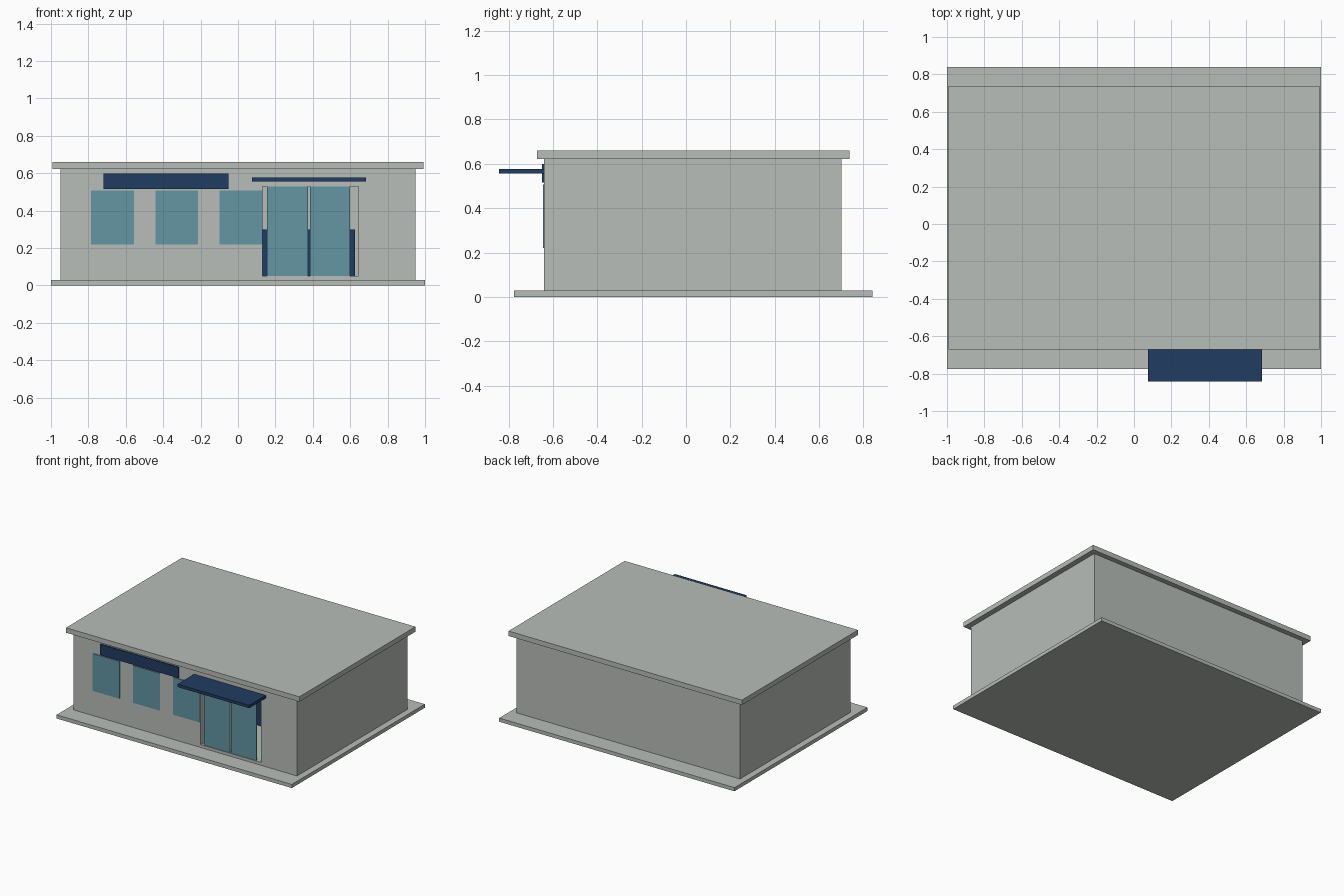
import bpy
import bmesh
from mathutils import Vector

if "Cube" in bpy.data.objects:
    bpy.data.objects.remove(bpy.data.objects["Cube"])


def material(name, rgb):
    m = bpy.data.materials.new(name)
    m.diffuse_color = (*rgb, 1.0)
    m.use_nodes = True
    m.node_tree.nodes["Principled BSDF"].inputs["Base Color"].default_value = m.diffuse_color
    return m


GREY = material("concrete grey", (0.48, 0.51, 0.48))
NAVY = material("navy blue", (0.0144, 0.045, 0.12))
GLASS = material("teal glass", (0.127, 0.305, 0.371))


def box(name, x, y, z, mat):
    """Axis-aligned box from (min, max) ranges."""
    lo, hi = Vector((x[0], y[0], z[0])), Vector((x[1], y[1], z[1]))
    bm = bmesh.new()
    bmesh.ops.create_cube(bm, size=1)
    bmesh.ops.scale(bm, vec=hi - lo, verts=bm.verts)
    bmesh.ops.translate(bm, vec=(lo + hi) / 2, verts=bm.verts)
    mesh = bpy.data.meshes.new(name)
    bm.to_mesh(mesh)
    bm.free()
    mesh.materials.append(mat)
    obj = bpy.data.objects.new(name, mesh)
    bpy.context.collection.objects.link(obj)
    return obj


def cut(target, cutter):
    mod = target.modifiers.new(cutter.name, 'BOOLEAN')
    mod.operation = 'DIFFERENCE'
    mod.solver = 'EXACT'
    mod.object = cutter
    cutter.hide_render = True
    cutter.display_type = 'WIRE'


FRONT = -0.64  # front wall plane

# Ground slab, hollow building and roof slab
box("ground_slab", (-1, 1), (-0.775, 0.84), (0, 0.028), GREY)
walls = box("walls", (-0.95, 0.95), (FRONT, 0.70), (0.028, 0.622), GREY)
box("roof_slab", (-0.992, 0.992), (-0.672, 0.738), (0.622, 0.66), GREY)

# Room and doorway openings
cut(walls, box("room_cutter", (-0.91, 0.91), (FRONT + 0.04, 0.66), (0.05, 0.60), GREY))
cut(walls, box("doorway_cutter", (0.13, 0.645), (FRONT - 0.05, FRONT + 0.08), (0.05, 0.53), GREY))

# Counter inside, seen through the door gaps
box("counter", (0.10, 0.625), (-0.15, 0.05), (0.05, 0.30), NAVY)

# Sliding glass doors
for i, x in enumerate([(0.155, 0.375), (0.386, 0.60)]):
    box(f"glass_door_{i + 1}", x, (FRONT + 0.005, FRONT + 0.015), (0.05, 0.53), GLASS)

# Row of windows mounted on the front wall
for i in range(3):
    left = -0.785 + i * 0.343
    box(f"window_{i + 1}", (left, left + 0.229), (FRONT - 0.005, FRONT + 0.001), (0.22, 0.507), GLASS)

# Blank sign board and entrance canopy
box("sign_board", (-0.718, -0.052), (FRONT - 0.009, FRONT + 0.002), (0.515, 0.598), NAVY)
box("entrance_canopy", (0.075, 0.685), (-0.842, FRONT + 0.002), (0.555, 0.577), NAVY)
